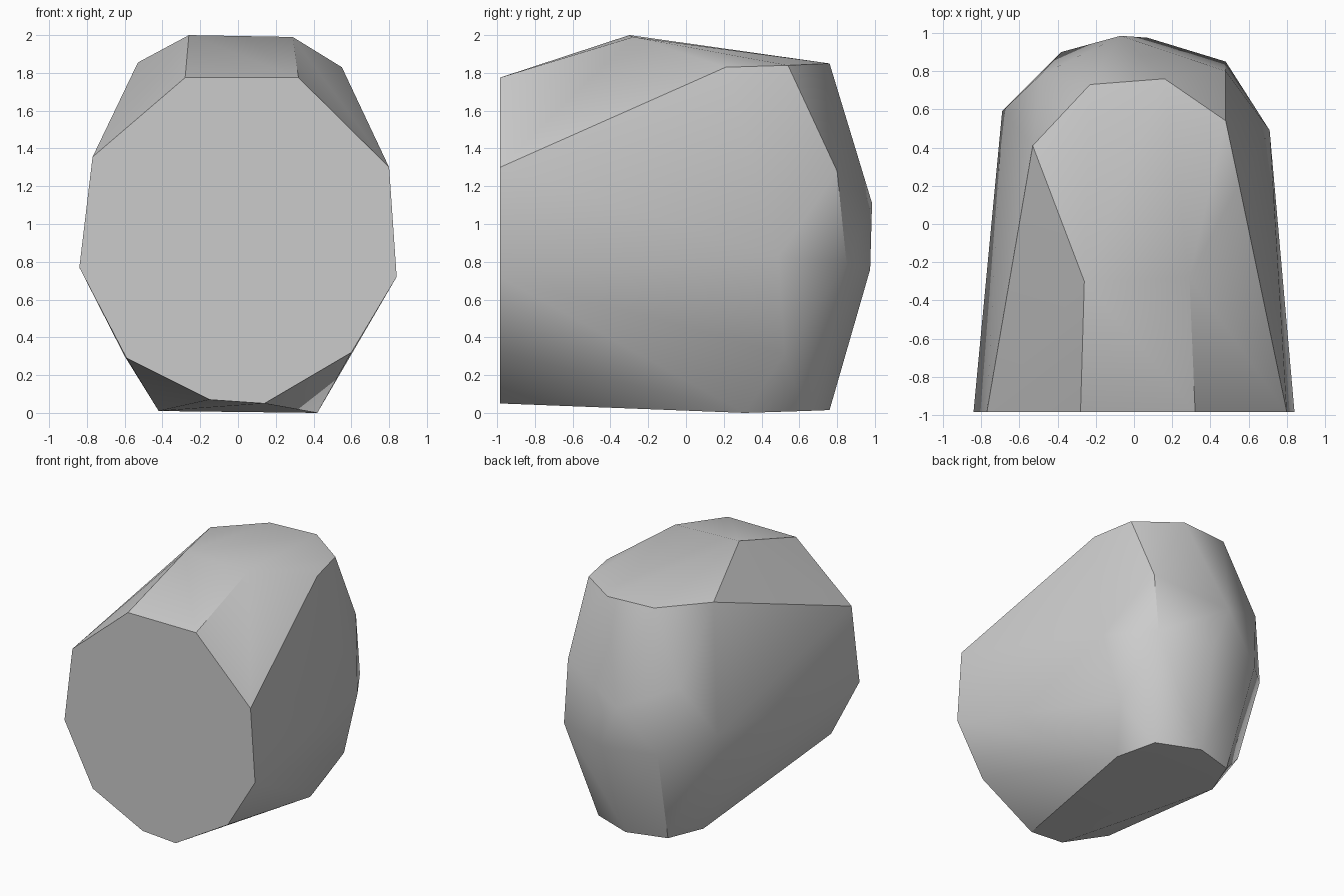
import bpy
import bmesh

if "Cube" in bpy.data.objects:
    bpy.data.objects.remove(bpy.data.objects["Cube"], do_unlink=True)

# Plain grey stone
stone = bpy.data.materials.new("light_grey_stone")
stone.use_nodes = True
grey = (0.6, 0.6, 0.6, 1.0)
stone.diffuse_color = grey
stone.node_tree.nodes["Principled BSDF"].inputs["Base Color"].default_value = grey

# Flat front outline (x, z)
FRONT_Y = -0.985
front = [(-.28, 1.775), (.32, 1.775), (.8, 1.3), (.84, .72), (.6, .32),
         (.14, .05), (-.15, .07), (-.59, .29), (-.84, .77), (-.77, 1.355)]
corners = [(x, FRONT_Y, z) for x, z in front]

# Top facet and its front ridge
corners += [(-.26, -.3, 2), (.29, -.28, 1.99), (.55, .21, 1.83), (.48, .54, 1.84),
            (.16, .76, 1.85), (-.23, .73, 1.85), (-.53, .41, 1.855)]

# Rounded back
corners += [(.48, .8, 1.28), (.48, .85, .79), (.71, .49, .83), (.57, .52, .31),
            (.07, .975, .76), (-.07, .985, 1.11), (-.38, .9, .78),
            (-.49, .78, 1.3), (-.69, .59, .91), (-.6, .45, .3)]

# Resting facet
corners += [(.42, .31, 0), (.33, .63, .01), (0, .76, .015),
            (-.31, .67, .015), (-.42, .38, .01)]

# Wrap the corners in a convex shell
bm = bmesh.new()
for corner in corners:
    bm.verts.new(corner)
hull = bmesh.ops.convex_hull(bm, input=bm.verts)
loose = {g for g in hull["geom_interior"] + hull["geom_unused"]
         if isinstance(g, bmesh.types.BMVert)}
bmesh.ops.delete(bm, geom=list(loose), context="VERTS")
bmesh.ops.dissolve_limit(bm, angle_limit=0.02, verts=bm.verts, edges=bm.edges)
bmesh.ops.recalc_face_normals(bm, faces=bm.faces)

mesh = bpy.data.meshes.new("boulder")
bm.to_mesh(mesh)
bm.free()
mesh.materials.append(stone)
boulder = bpy.data.objects.new("boulder", mesh)
bpy.context.collection.objects.link(boulder)

# Soft shading with crisp major edges
bpy.ops.object.select_all(action="DESELECT")
boulder.select_set(True)
bpy.context.view_layer.objects.active = boulder
bpy.ops.object.shade_smooth_by_angle(angle=0.5236)
